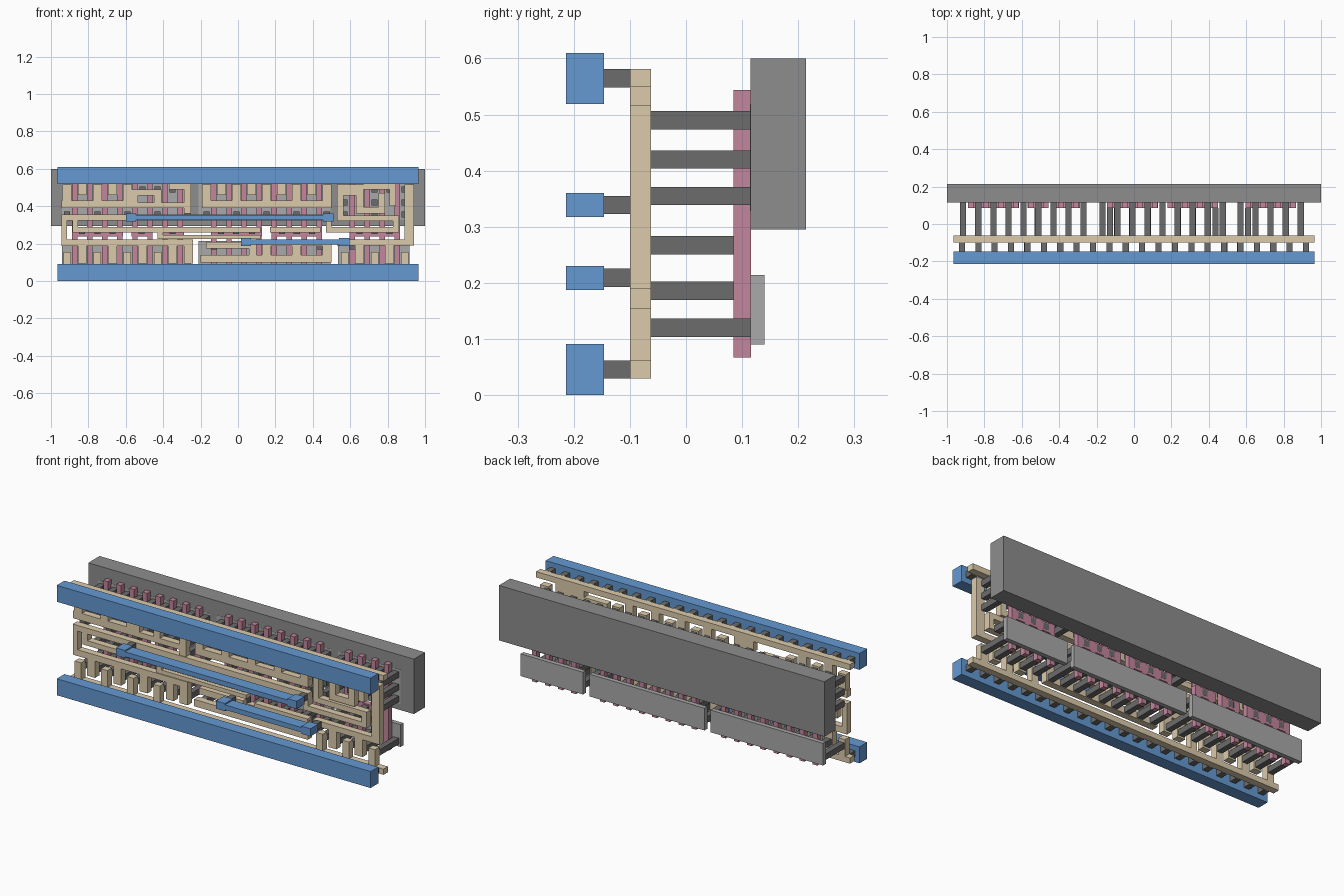
import bpy, bmesh

def material(name, rgb):
    m = bpy.data.materials.new(name)
    m.diffuse_color = (*rgb, 1)
    return m

BLUE = material("blue", (0.13, 0.32, 0.65))
TAN = material("tan", (0.72, 0.60, 0.41))
PINK = material("pink", (0.55, 0.24, 0.34))
DARK = material("dark_grey", (0.15, 0.15, 0.15))
GREY = material("grey", (0.27, 0.27, 0.27))
LIGHT = material("light_grey", (0.4, 0.4, 0.4))

def layer(name, rects, y0, y1, mat):
    """Extrude x0, x1, z0, z1 rectangles through one depth range."""
    bm = bmesh.new()
    for x0, x1, z0, z1 in rects:
        for v in bmesh.ops.create_cube(bm, size=1)["verts"]:
            v.co = ((x0 + x1) / 2 + v.co.x * (x1 - x0),
                    (y0 + y1) / 2 + v.co.y * (y1 - y0),
                    (z0 + z1) / 2 + v.co.z * (z1 - z0))
    me = bpy.data.meshes.new(name)
    bm.to_mesh(me)
    bm.free()
    me.materials.append(mat)
    ob = bpy.data.objects.new(name, me)
    bpy.context.collection.objects.link(ob)

def square(x, z, h=0.0163):
    return (x - h, x + h, z - h, z + h)

def column(x, z0, z1, h=0.024):
    return (x - h, x + h, z0, z1)

# Finger centres of the three groups, and the slots on either side of them
P = 0.0805
groups = [(-0.873, 8), (-0.129, 8), (0.61, 4)]
fingers = [[s + P * i for i in range(n)] for s, n in groups]
slots = [[s + P * (i - 0.5) for i in range(n + 1)] for s, n in groups]
s1, s2, s3 = slots

# Back slab and diffusion plates
layer("back_slab", [(-1, 1, 0.295, 0.60)], 0.115, 0.2135, GREY)
spans = [(-0.94, -0.25), (-0.212, 0.495), (0.535, 0.918)]
layer("lower_plates", [(a, b, 0.0905, 0.214) for a, b in spans], 0.115, 0.14, LIGHT)
layer("upper_plates", [(a, b, 0.3286, 0.519) for a, b in spans], 0.114, 0.14, LIGHT)

# Pink gate fingers with joining bars
gates = [column(x, 0.0667, 0.544, 0.0143) for g in fingers for x in g]
gates += [(-0.887, -0.615, 0.238, 0.29), (-0.57, -0.46, 0.238, 0.29),
          (-0.42, -0.29, 0.238, 0.29), (-0.143, 0.127, 0.238, 0.29),
          (0.18, 0.449, 0.238, 0.29), (0.596, 0.866, 0.238, 0.29)]
layer("gate_fingers", gates, 0.085, 0.1155, PINK)

# Tan wiring: power rails
wires = [(-0.964, 0.964, 0.549, 0.581), (-0.964, 0.964, 0.03, 0.0615)]
# upper combs, with short drops from the rail between their teeth
for teeth, drops in ((s1[0:5:2], s1[1:4:2]), (s2[4:9:2], s2[5:8:2]),
                     (s2[0:4:2], s2[1:4:2])):
    wires += [column(x, 0.39, 0.516) for x in teeth]
    wires += [column(x, 0.46, 0.55) for x in drops]
wires += [(-0.945, -0.567, 0.39, 0.43), (-0.19, 0.5, 0.39, 0.43)]
# upper loops
wires += [(-0.57, -0.535, 0.39, 0.49), (-0.57, -0.42, 0.458, 0.49),
          (-0.45, -0.41, 0.40, 0.49), (-0.37, -0.25, 0.49, 0.55),
          (-0.29, -0.25, 0.36, 0.55), (-0.54, -0.29, 0.39, 0.42),
          (0.53, 0.67, 0.458, 0.516), (0.53, 0.565, 0.32, 0.516),
          (0.63, 0.67, 0.39, 0.47), (0.63, 0.78, 0.36, 0.395),
          (0.75, 0.785, 0.36, 0.47), (0.67, 0.83, 0.49, 0.55),
          (0.81, 0.845, 0.40, 0.55)]
# middle tracks and side returns
wires += [(-0.945, 0.50, 0.325, 0.357), (-0.945, -0.915, 0.19, 0.35),
          (-0.885, 0.12, 0.26, 0.288), (-0.885, -0.855, 0.26, 0.325),
          (-0.43, -0.40, 0.225, 0.28), (-0.43, 0.12, 0.225, 0.247),
          (0.17, 0.44, 0.26, 0.288), (0.47, 0.86, 0.26, 0.288),
          (0.47, 0.50, 0.26, 0.34), (0.53, 0.86, 0.32, 0.35),
          (0.83, 0.86, 0.26, 0.35), (0.89, 0.94, 0.19, 0.516),
          (0.53, 0.94, 0.19, 0.222)]
# lower combs and ground stubs
wires += [(-0.945, -0.24, 0.187, 0.222), (-0.29, -0.24, 0.094, 0.222),
          (-0.20, 0.497, 0.10, 0.138), (-0.17, 0.10, 0.175, 0.21),
          (0.06, 0.10, 0.12, 0.21), (0.17, 0.497, 0.187, 0.215)]
wires += [column(x, 0.094, 0.20) for x in s1[1:8:2] + s3[1:4:2]]
wires += [column(x, 0.045, 0.155, 0.02) for x in s1[0:8:2] + s3[0:5:2]]
wires += [column(x, 0.10, 0.20) for x in s2[4:9:2]]
layer("tan_wiring", wires, -0.1, -0.062, TAN)

# Contact posts down to plates and gates
posts = []
for g in slots:
    for i, x in enumerate(g):
        posts += [square(x, 0.12), square(x, 0.49)]
        if i % 2 == 0:
            posts += [square(x, 0.42), square(x, 0.355)]
layer("plate_posts", posts, -0.062, 0.115, DARK)
layer("gate_posts", [square(x, 0.267) for x in
      (-0.833, -0.752, -0.672, -0.515, -0.35, -0.09, -0.01, 0.075,
       0.235, 0.314, 0.395, 0.65, 0.73, 0.81)], -0.062, 0.116, DARK)
layer("low_gate_posts", [square(x, 0.186) for x in (-0.129, 0.435, 0.61)],
      -0.062, 0.085, DARK)

# Blue front rails and two straps with end pads
layer("front_rails", [(-0.964, 0.964, 0, 0.0914), (-0.964, 0.964, 0.519, 0.61)],
      -0.2135, -0.146, BLUE)
vias = [square(-0.92 + 0.0876 * i, z) for i in range(22) for z in (0.0457, 0.565)]
for name, x0, x1, z in (("upper_strap", -0.6, 0.51, 0.339), ("lower_strap", 0.015, 0.595, 0.209)):
    layer(name, [(x0 + 0.055, x1 - 0.055, z - 0.0135, z + 0.0135),
                 (x0, x0 + 0.055, z - 0.0215, z + 0.0215),
                 (x1 - 0.055, x1, z - 0.0215, z + 0.0215)], -0.2135, -0.146, BLUE)
    vias += [square(x0 + 0.0275, z), square(x1 - 0.0275, z)]
layer("front_vias", vias, -0.146, -0.1, DARK)
